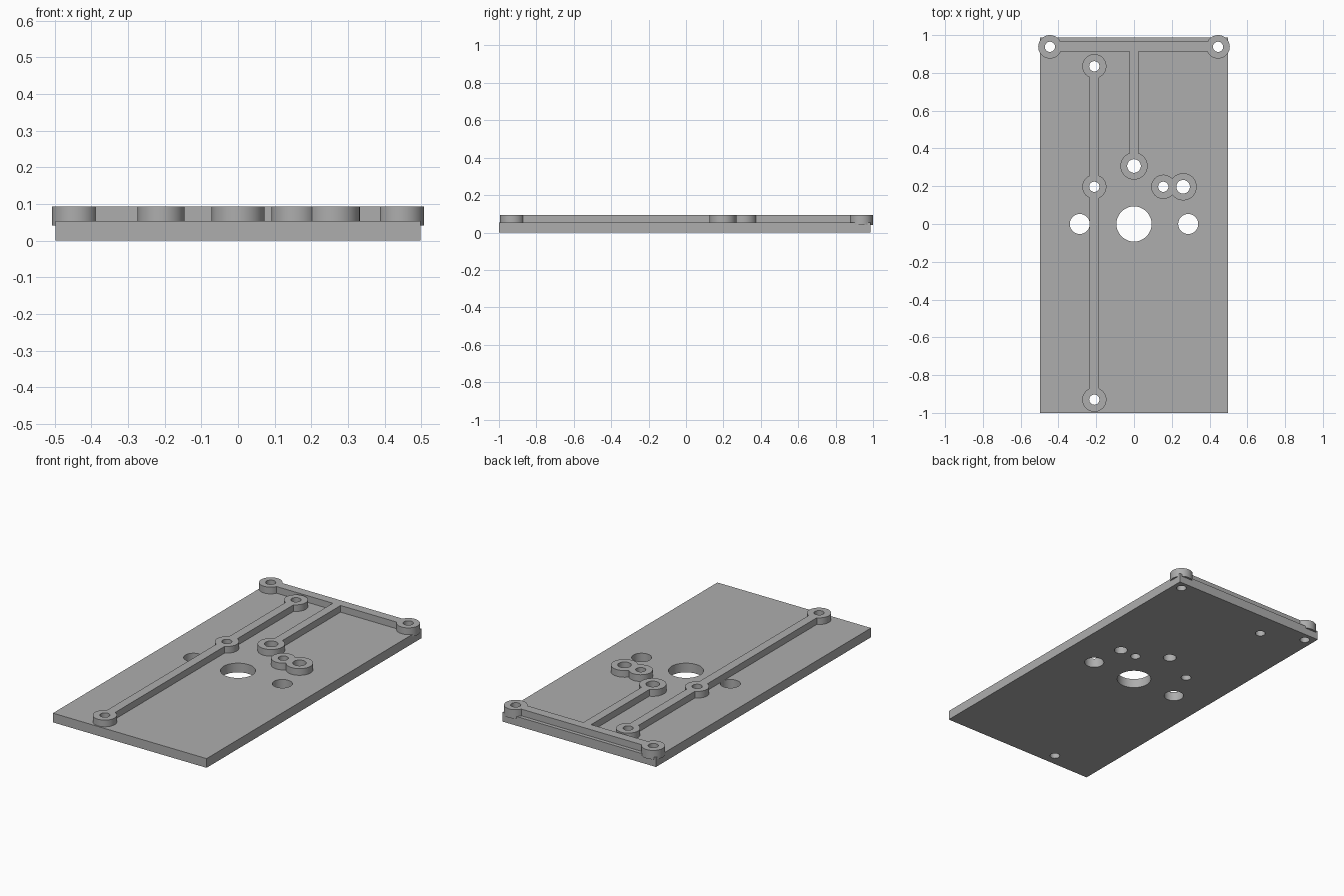
import bpy
import bmesh
import math
from mathutils import Matrix

cube = bpy.data.objects.get("Cube")
if cube:
    bpy.data.objects.remove(cube, do_unlink=True)

PLATE_TOP, TOP, SEAT = 0.054, 0.093, 0.041

grey = bpy.data.materials.new("plain grey")
grey.use_nodes = True
grey.diffuse_color = (0.42, 0.42, 0.42, 1)
grey.node_tree.nodes["Principled BSDF"].inputs["Base Color"].default_value = grey.diffuse_color


def make_object(name, bm):
    mesh = bpy.data.meshes.new(name)
    bm.to_mesh(mesh)
    bm.free()
    mesh.materials.append(grey)
    obj = bpy.data.objects.new(name, mesh)
    bpy.context.collection.objects.link(obj)
    return obj


def box(name, x0, x1, y0, y1, z0, z1):
    bm = bmesh.new()
    place = Matrix.Translation(((x0 + x1) / 2, (y0 + y1) / 2, (z0 + z1) / 2))
    size = Matrix.Diagonal((x1 - x0, y1 - y0, z1 - z0, 1))
    bmesh.ops.create_cube(bm, size=1, matrix=place @ size)
    return make_object(name, bm)


def cylinder(name, x, y, radius, z0, z1):
    bm = bmesh.new()
    bmesh.ops.create_cone(bm, cap_ends=True, segments=64, radius1=radius, radius2=radius,
                          depth=z1 - z0, matrix=Matrix.Translation((x, y, (z0 + z1) / 2)))
    return make_object(name, bm)


def combine(target, tools, operation):
    """Apply exact booleans and discard the tools."""
    for tool in tools:
        mod = target.modifiers.new("cut", "BOOLEAN")
        mod.object, mod.operation, mod.solver = tool, operation, "EXACT"
    bpy.context.view_layer.update()
    graph = bpy.context.evaluated_depsgraph_get()
    mesh = bpy.data.meshes.new_from_object(target.evaluated_get(graph))
    target.modifiers.clear()
    target.data = mesh
    for tool in tools:
        bpy.data.objects.remove(tool, do_unlink=True)


# Bosses: x, y, outer radius, bore radius
corner_left = (0.445, 0.938, 0.062, 0.027)
corner_right = (-0.445, 0.938, 0.062, 0.027)
rail_back = (-0.21, 0.835, 0.064, 0.027)
rail_middle = (-0.21, 0.197, 0.064, 0.027)
rail_front = (-0.21, -0.93, 0.064, 0.027)
stem_end = (0, 0.307, 0.072, 0.036)
pair_small = (0.155, 0.197, 0.064, 0.027)
pair_large = (0.26, 0.197, 0.072, 0.036)

# Base plate with the plain round openings and the bores
plate = box("base_plate", -0.497, 0.497, -1, 0.987, 0, PLATE_TOP)
openings = [(0, 0, 0.093), (-0.287, 0, 0.053), (0.287, 0, 0.053)]
all_bosses = [corner_left, corner_right, rail_back, rail_middle,
              rail_front, stem_end, pair_small, pair_large]
openings += [(x, y, bore) for x, y, outer, bore in all_bosses]
combine(plate, [cylinder("opening", x, y, r, -0.1, 0.2) for x, y, r in openings], "DIFFERENCE")


def raised_part(name, bosses, bars):
    """Join bosses and bars, then bore the bosses."""
    bodies = [cylinder("boss", x, y, outer, SEAT, TOP) for x, y, outer, bore in bosses]
    bodies += [box("bar", *bar, SEAT, TOP) for bar in bars]
    part = bodies.pop(0)
    part.name = name
    combine(part, bodies, "UNION")
    combine(part, [cylinder("bore", x, y, bore, -0.1, 0.2) for x, y, outer, bore in bosses],
            "DIFFERENCE")
    return part


# Raised rails and bosses
parts = [
    plate,
    raised_part("tee_rail", [corner_left, corner_right, stem_end],
                [(-0.445, 0.445, 0.912, 0.965), (-0.025, 0.025, 0.307, 0.93)]),
    raised_part("long_rail", [rail_back, rail_middle, rail_front],
                [(-0.236, -0.184, -0.93, 0.835)]),
    raised_part("boss_pair", [pair_small, pair_large], []),
]

# Round walls smooth, edges crisp
bpy.ops.object.select_all(action="DESELECT")
for part in parts:
    part.select_set(True)
bpy.context.view_layer.objects.active = plate
bpy.ops.object.shade_smooth_by_angle(angle=math.radians(30))
